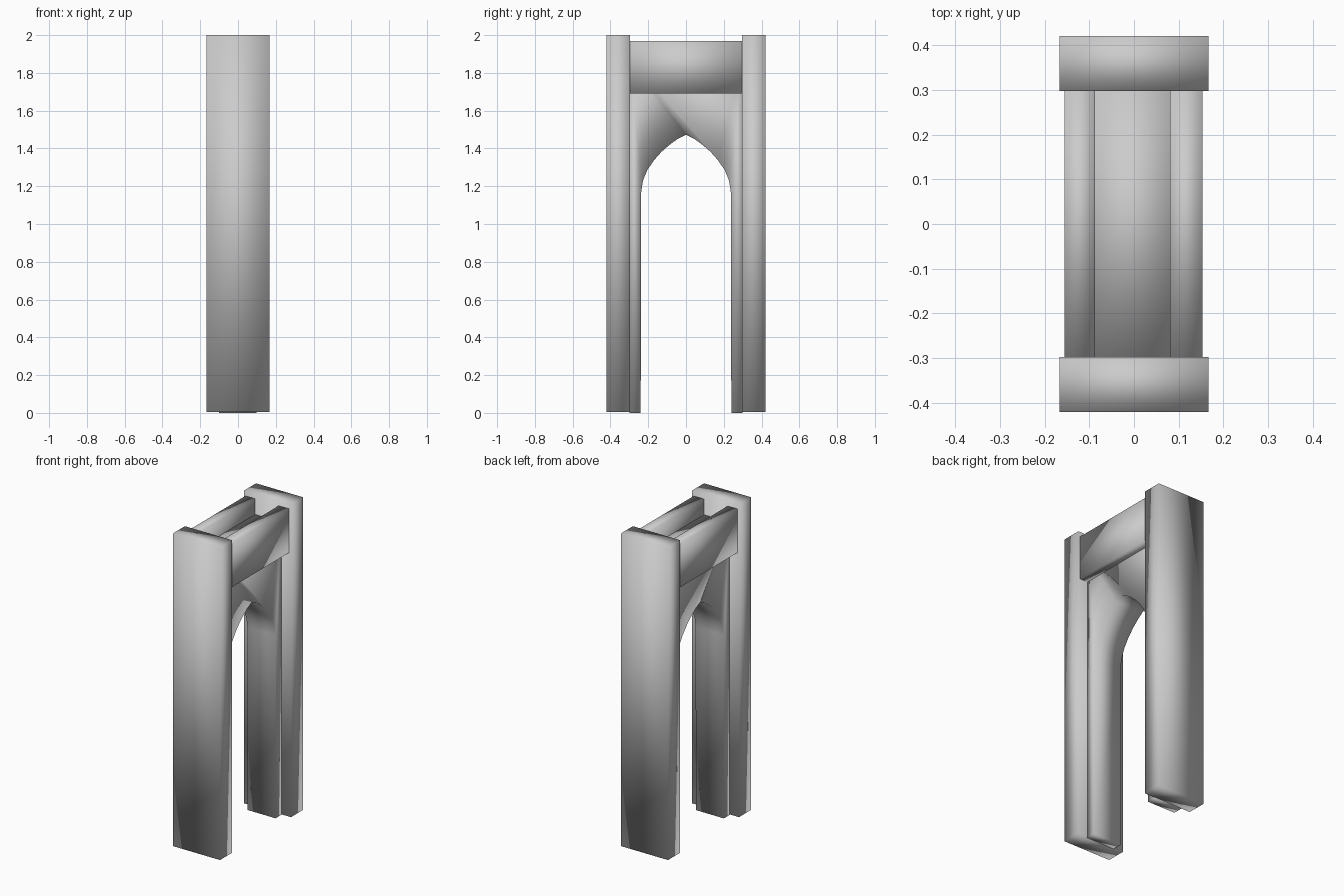
import bpy
import bmesh

cube = bpy.data.objects.get("Cube")
if cube:
    bpy.data.objects.remove(cube, do_unlink=True)

grey = bpy.data.materials.new("stone_grey")
grey.use_nodes = True
colour = (0.6, 0.6, 0.6, 1)
grey.diffuse_color = colour
grey.node_tree.nodes["Principled BSDF"].inputs["Base Color"].default_value = colour


def extrude_profile(name, profile, x0, x1):
    """Extrude a (y, z) outline along x, with soft shading."""
    bm = bmesh.new()
    face = bm.faces.new([bm.verts.new((x0, y, z)) for y, z in profile])
    result = bmesh.ops.extrude_face_region(bm, geom=[face])
    moved = [v for v in result["geom"] if isinstance(v, bmesh.types.BMVert)]
    bmesh.ops.translate(bm, verts=moved, vec=(x1 - x0, 0, 0))
    bmesh.ops.recalc_face_normals(bm, faces=bm.faces)
    mesh = bpy.data.meshes.new(name)
    bm.to_mesh(mesh)
    bm.free()
    mesh.materials.append(grey)
    mesh.shade_smooth()
    obj = bpy.data.objects.new(name, mesh)
    bpy.context.collection.objects.link(obj)
    return obj


def box(name, x0, x1, y0, y1, z0, z1):
    return extrude_profile(name, [(y0, z0), (y1, z0), (y1, z1), (y0, z1)], x0, x1)


# Tall end pillars
box("front_pillar", -0.167, 0.167, -0.42, -0.297, 0.004, 2)
box("back_pillar", -0.167, 0.167, 0.297, 0.42, 0.004, 2)

# Upper side rails
box("right_rail", -0.155, -0.087, -0.298, 0.298, 1.69, 1.97)
box("left_rail", 0.08, 0.153, -0.298, 0.298, 1.69, 1.97)

# Pointed arch: inner curve from foot to just below the apex, then mirrored
curve = [(0.24, 0), (0.237, 1.17), (0.228, 1.23), (0.205, 1.285), (0.17, 1.337),
         (0.13, 1.382), (0.09, 1.417), (0.045, 1.45)]
inner = curve + [(0, 1.472)] + [(-y, z) for y, z in reversed(curve)]
outer = [(-0.3, 0), (-0.3, 1.87), (0.3, 1.87), (0.3, 0)]
extrude_profile("pointed_arch", inner + outer, -0.1, 0.098)
